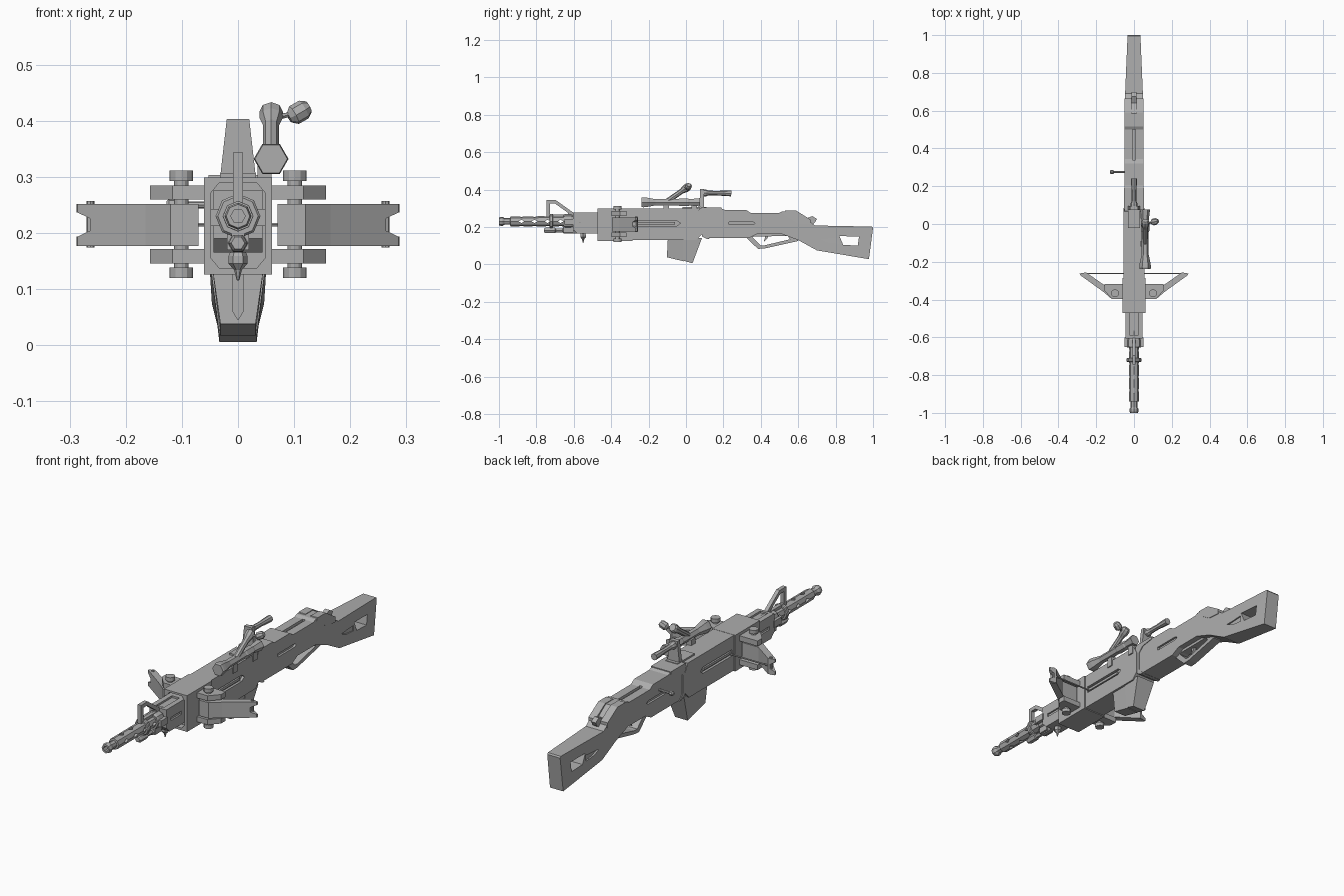
import bpy, bmesh, math
from mathutils import Vector

GREY = bpy.data.materials.new("gunmetal grey")
GREY.diffuse_color = (0.42, 0.42, 0.42, 1)


def finish(name, bm):
    bmesh.ops.recalc_face_normals(bm, faces=bm.faces)
    me = bpy.data.meshes.new(name)
    bm.to_mesh(me)
    bm.free()
    me.materials.append(GREY)
    ob = bpy.data.objects.new(name, me)
    bpy.context.collection.objects.link(ob)
    return ob


def add_prism(bm, pts, axis, lo, hi):
    order = {'x': lambda a, b, c: (c, a, b), 'y': lambda a, b, c: (a, c, b),
             'z': lambda a, b, c: (a, b, c)}[axis]
    ends = [[bm.verts.new(order(a, b, c)) for a, b in pts] for c in (lo, hi)]
    for e in ends:
        bm.faces.new(e)
    n = len(pts)
    for i in range(n):
        j = (i + 1) % n
        bm.faces.new((ends[0][i], ends[0][j], ends[1][j], ends[1][i]))


def prism(name, pts, axis, lo, hi):
    bm = bmesh.new()
    add_prism(bm, pts, axis, lo, hi)
    return finish(name, bm)


def rect(a0, a1, b0, b1):
    return [(a0, b0), (a1, b0), (a1, b1), (a0, b1)]


def box(name, x0, x1, y0, y1, z0, z1):
    return prism(name, rect(x0, x1, y0, y1), 'z', z0, z1)


def rod(name, p0, p1, rings, sides=8, smooth=False):
    """Turned part from p0 to p1; rings are (fraction, radius)."""
    p0, p1 = Vector(p0), Vector(p1)
    q = (p1 - p0).to_track_quat('Z', 'Y')
    bm = bmesh.new()
    loops = []
    for t, r in rings:
        c = p0.lerp(p1, t)
        loops.append([bm.verts.new(c + q @ Vector((r * math.cos(a), r * math.sin(a), 0)))
                      for a in (2 * math.pi * k / sides for k in range(sides))])
    for A, B in zip(loops, loops[1:]):
        for k in range(sides):
            m = (k + 1) % sides
            bm.faces.new((A[k], A[m], B[m], B[k]))
    bm.faces.new(loops[0])
    bm.faces.new(loops[-1])
    for f in bm.faces:
        f.smooth = smooth and len(f.verts) == 4
    return finish(name, bm)


def mirror(ob):
    ob.modifiers.new("mirror", 'MIRROR')
    return ob


def cut(ob, prisms):
    bm = bmesh.new()
    for p in prisms:
        add_prism(bm, *p)
    c = finish(ob.name + "_cutter", bm)
    c.hide_render = True
    c.hide_viewport = True
    m = ob.modifiers.new("cut", 'BOOLEAN')
    m.object, m.operation, m.solver = c, 'DIFFERENCE', 'EXACT'


def side_slot(pts, depth):
    return [(pts, 'x', s * depth, s * 0.1) for s in (-1, 1)]


# Barrel with vent holes
C = 0.23
L = 0.44
barrel = rod("barrel", (0, -1, C), (0, -0.56, C),
             [(0, .021), (.01 / L, .024), (.02 / L, .024), (.03 / L, .018), (.06 / L, .018), (.061 / L, .027),
              (.39 / L, .028), (1, .028)], 8)
holes = []
for y in (-.88, -.81, -.74, -.67):
    d = [(y - .016, C), (y, C - .009), (y + .016, C), (y, C + .009)]
    holes.append((d, 'x', -.05, .05))
    e = [(0, y - .016), (.009, y), (0, y + .016), (-.009, y)]
    holes.append((e, 'z', .1, C - .018))
    holes.append((e, 'z', C + .018, .4))
bore = [(.013 * math.cos(k * math.pi / 3), C + .013 * math.sin(k * math.pi / 3)) for k in range(6)]
holes.append((bore, 'y', -1.05, -.95))
cut(barrel, holes)
for y, w in ((-.73, .02), (-.655, .05), (-.60, .04)):
    rod("barrel_band", (0, y, C), (0, y + w, C), [(0, .036), (.2, .040), (.8, .040), (1, .036)], 8)
rod("lower_tube", (0, -.76, .182), (0, -.56, .182),
    [(0, .012), (.06, .017), (.3, .017), (.32, .012), (.5, .012), (.52, .018), (1, .018)], 6)
box("band_link", -.012, .012, -.73, -.71, .18, .22)
box("barrel_clamp", -.02, .02, -.655, -.605, .17, .215)
mirror(box("clamp_lug", .03, .049, -.65, -.6, .212, .243))

# Front sight frame
sight = prism("front_sight", [(-.745, .25), (-.745, .343), (-.695, .343), (-.60, .275), (-.60, .25)], 'x', -.009, .009)
cut(sight, [([(-.727, .268), (-.727, .325), (-.70, .325), (-.63, .275), (-.63, .268)], 'x', -.1, .1)])

# Fore end and hanging pin
fore = prism("fore_end", [(-.605, .19), (-.605, .277), (-.42, .277), (-.42, .165), (-.58, .165)], 'x', -.044, .044)
cut(fore, [(rect(-.02, .02, -.59, -.47), 'z', .268, .3)] + side_slot(rect(-.57, -.49, .213, .228), .036))
rod("pin", (0, -.55, .115), (0, -.55, .17), [(0, .002), (.35, .007), (.55, .017), (.8, .017), (1, .012)], 6)

# Bow mounting block with recessed front
block = box("bow_block", -.061, .061, -.472, -.285, .126, .299)
cut(block, [([(-.033, .137), (.033, .137), (.048, .155), (.048, .272), (.033, .29),
              (-.033, .29), (-.048, .272), (-.048, .155)], 'y', -.6, -.44)])

# Bow limbs, brackets, bolts and string
arm = prism("bow_limb", [(.07, -.395), (.12, -.395), (.165, -.357), (.286, -.27), (.288, -.262),
                         (.254, -.256), (.155, -.325), (.07, -.325)], 'z', .177, .252)
cut(arm, [([(.33, .182), (.33, .248), (.285, .236), (.264, .226), (.264, .204), (.285, .194)], 'y', -.5, -.1)])
mirror(arm)
for z in (.146, .26):
    mirror(prism("limb_bracket", [(.04, -.397), (.117, -.397), (.157, -.352), (.157, -.317), (.04, -.317)],
                 'z', z, z + .025))
P = [(0, .021), (.095, .021), (.096, .013), (.904, .013), (.905, .021), (1, .021)]
mirror(rod("limb_bolt", (.101, -.367, .12), (.101, -.367, .311), P, 12, True)).data.shade_flat()
mirror(rod("tip_pin", (.263, -.267, .174), (.263, -.267, .257), [(0, .007), (1, .007)], 8))
rod("bow_string", (-.263, -.262, .215), (.263, -.262, .215), [(0, .0035), (1, .0035)], 6)

# Receiver
receiver = prism("receiver", [(-.29, .13), (.055, .13), (.085, .16), (.085, .26), (.065, .298), (-.29, .298)],
                 'x', -.055, .055)
cut(receiver, side_slot([(-.27, .205), (-.05, .205), (-.03, .22), (-.05, .235), (-.27, .235)], .043))
mirror(box("slot_rail", .04, .052, -.29, -.06, .214, .226))
box("rear_sight_base", -.032, .032, -.02, .11, .295, .306)

# Body and stock, narrowed toward the butt
stock = prism("body_and_stock",
              [(.07, .20), (.07, .299), (.19, .299), (.205, .292), (.32, .292), (.345, .276), (.50, .276),
               (.515, .284), (.585, .284), (.64, .245), (.69, .208), (.995, .202), (1.0, .195), (.978, .028),
               (.70, .075), (.60, .13), (.51, .163), (.38, .163), (.335, .14), (.12, .14), (.09, .155)],
              'x', -.05, .05)
for v in stock.data.vertices:
    if v.co.y > .62:
        v.co.x *= 1 - .32 * (v.co.y - .62) / .38
cut(stock, [([(.82, .152), (.925, .148), (.918, .10), (.84, .105)], 'x', -.1, .1),
            (rect(-.008, .008, .34, .50), 'z', .264, .3)]
    + side_slot([(.23, .212), (.355, .212), (.37, .22), (.355, .228), (.23, .228)], .04)
    + side_slot([(.72, .135), (.76, .118), (.815, .112), (.815, .14)], .036))
prism("body_collar", [(.085, .15), (.11, .137), (.125, .137), (.10, .165), (.10, .255), (.125, .28),
                      (.19, .29), (.19, .303), (.08, .303), (.065, .265), (.085, .25)], 'x', -.053, .053)

# Rear prongs and hammer
mirror(prism("rear_prong", [(.52, .27), (.53, .287), (.59, .287), (.665, .24), (.665, .215), (.60, .22)],
             'x', .014, .051))
prism("hammer", [(.61, .22), (.63, .24), (.675, .258), (.70, .243), (.69, .225), (.66, .20)], 'x', -.012, .012)

# Trigger guard and trigger
guard = prism("trigger_guard", [(.315, .15), (.385, .083), (.42, .085), (.60, .125), (.60, .165), (.36, .165)],
              'x', -.022, .022)
cut(guard, [([(.355, .146), (.40, .102), (.42, .102), (.555, .134), (.545, .151), (.37, .15)], 'x', -.1, .1)])
prism("trigger", [(.42, .17), (.45, .17), (.435, .14), (.415, .118), (.422, .142)], 'x', -.007, .007)

# Magazine, tapered downward in two sections
mags = [prism("magazine_front", [(-.097, .14), (-.102, .038), (-.01, .016), (.005, .14)], 'x', -.046, .046),
        prism("magazine_rear", [(-.012, .14), (-.015, .02), (.035, .006), (.085, .14)], 'x', -.049, .049)]
for m in mags:
    for v in m.data.vertices:
        if v.co.z < .1:
            v.co.x *= .68
cut(mags[0], [([(-.009, .14), (-.009, .06), (0, .045), (.009, .06), (.009, .14)], 'y', -.2, -.088)])

# Scope with angled eyepiece and knob
rod("scope", (.059, -.238, .332), (.059, .076, .332),
    [(0, .029), (.03, .031), (.09, .029), (.24, .019), (.62, .019), (.64, .022), (.80, .022), (.82, .019),
     (.9, .022), (1, .026)], 6)
rod("angled_eyepiece", (.059, -.10, .338), (.059, .018, .42),
    [(0, .014), (.65, .014), (.82, .021), (.95, .021), (1, .016)], 8)
rod("knob_stem", (.065, -.002, .405), (.1, .012, .413), [(0, .005), (1, .005)], 6)
rod("scope_knob", (.091, .008, .405), (.126, .016, .425), [(0, .009), (.25, .018), (.75, .018), (1, .011)], 8)
for y in (-.12, .03):
    box("scope_mount", .035, .06, y, y + .03, .27, .325)

# Raised rear sight with rearward tube
prism("rear_sight_post", [(-.032, .298), (.032, .298), (.02, .403), (-.02, .403)], 'y', .075, .095)
rod("rear_sight_tube", (0, .09, .382), (0, .242, .38),
    [(0, .018), (.12, .018), (.2, .013), (.5, .012), (.8, .015), (1, .016)], 8)

# Side charging lever
rod("charging_lever", (-.045, .275, .25), (-.127, .275, .25),
    [(0, .006), (.75, .006), (.8, .011), (.95, .011), (1, .007)], 8)
